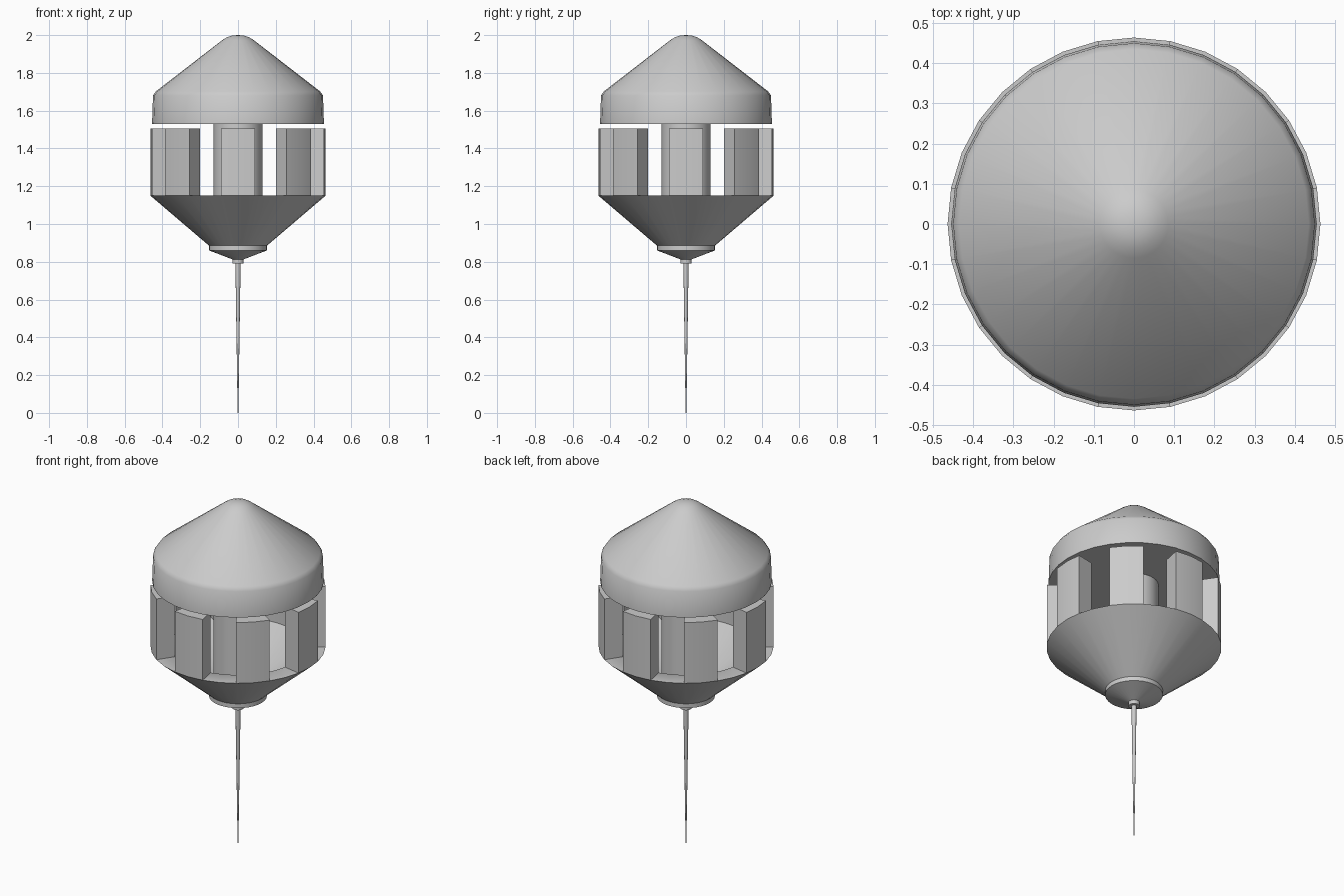
import bpy, bmesh, math

if "Cube" in bpy.data.objects:
    bpy.data.objects.remove(bpy.data.objects["Cube"])

SIDES = 32


def finish(name, bm, angle=45):
    bmesh.ops.remove_doubles(bm, verts=bm.verts, dist=1e-5)
    bmesh.ops.recalc_face_normals(bm, faces=bm.faces)
    mesh = bpy.data.meshes.new(name)
    bm.to_mesh(mesh)
    bm.free()
    obj = bpy.data.objects.new(name, mesh)
    bpy.context.collection.objects.link(obj)
    bpy.ops.object.select_all(action='DESELECT')
    obj.select_set(True)
    bpy.context.view_layer.objects.active = obj
    bpy.ops.object.shade_smooth_by_angle(angle=math.radians(angle))
    return obj


def lathe(name, profile, sides=SIDES, angle=45):
    """Revolve an (r, z) profile that starts and ends on the axis."""
    bm = bmesh.new()
    rings = []
    for r, z in profile:
        if r == 0:
            rings.append([bm.verts.new((0, 0, z))])
        else:
            rings.append([bm.verts.new((r * math.cos(2 * math.pi * i / sides),
                                        r * math.sin(2 * math.pi * i / sides), z))
                          for i in range(sides)])
    for a, b in zip(rings, rings[1:]):
        for i in range(sides):
            j = (i + 1) % sides
            quad = [a[i % len(a)], a[j % len(a)], b[j % len(b)], b[i % len(b)]]
            bm.faces.new(list(dict.fromkeys(quad)))
    return finish(name, bm, angle)


def curved_post(name, centre, r_in=0.36, r_out=0.464, z0=1.15, z1=1.505):
    """Two-segment arc block rising from the bowl rim."""
    step = 2 * math.pi / SIDES
    bm = bmesh.new()
    loops = []
    for k in (-1, 0, 1):
        c, s = math.cos(centre + k * step), math.sin(centre + k * step)
        loops.append([bm.verts.new((r * c, r * s, z))
                      for r, z in ((r_in, z0), (r_out, z0), (r_out, z1), (r_in, z1))])
    for a, b in zip(loops, loops[1:]):
        for i in range(4):
            j = (i + 1) % 4
            bm.faces.new((a[i], a[j], b[j], b[i]))
    bm.faces.new(loops[0])
    bm.faces.new(loops[-1])
    return finish(name, bm)


# Conical cap with rounded tip and short skirt
lathe("cap", [(0, 1.53), (0.455, 1.53), (0.45, 1.68), (0.435, 1.702),
              (0.085, 1.972), (0.06, 1.988), (0.03, 1.998), (0, 2.0)])

# Hollow funnel body with collar and inner core
lathe("body", [(0, 0.79), (0.03, 0.79), (0.03, 0.813), (0.153, 0.86),
               (0.153, 0.885), (0.464, 1.15), (0.36, 1.15), (0.13, 0.96),
               (0, 0.96)])

# Central column carrying the cap
lathe("core_column", [(0, 0.95), (0.13, 0.95), (0.13, 1.535), (0, 1.535)])

# Eight posts around the rim
for n in range(8):
    curved_post(f"post_{n + 1}", n * math.pi / 4)

# Thin tapering spike
lathe("spike", [(0, 0), (0.002, 0.0), (0.014, 0.8), (0, 0.8)], sides=12)
